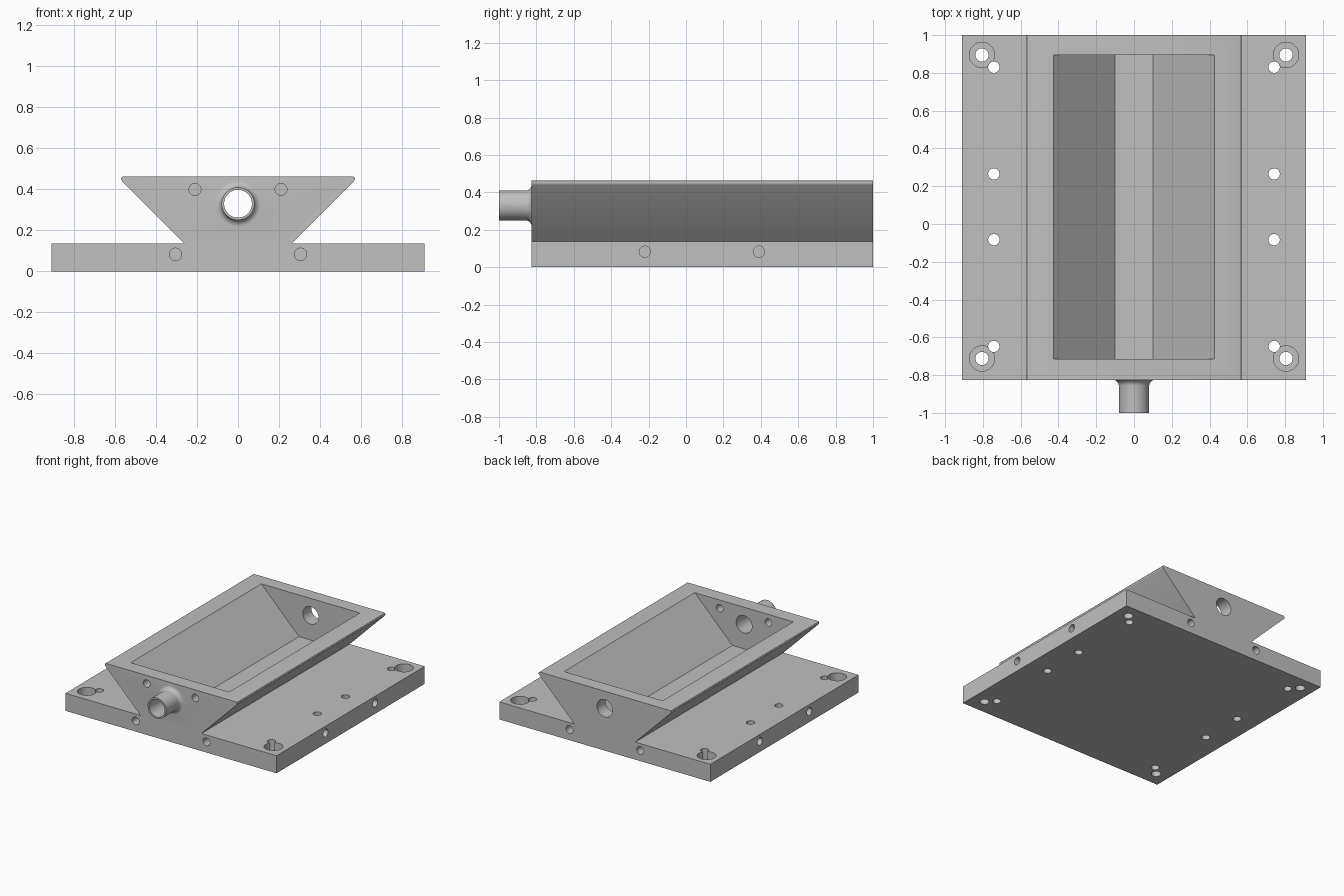
import bpy, bmesh, math
from mathutils import Matrix, Vector

if "Cube" in bpy.data.objects:
    bpy.data.objects.remove(bpy.data.objects["Cube"])

grey = bpy.data.materials.new("machined grey")
grey.diffuse_color = (0.527, 0.527, 0.527, 1)
grey.use_nodes = True
grey.node_tree.nodes["Principled BSDF"].inputs["Base Color"].default_value = grey.diffuse_color

FRONT, BACK = -0.825, 1.0      # ends of the block
PLATE, TOP = 0.137, 0.463      # plate thickness, overall height


def add_object(name, bm):
    bmesh.ops.recalc_face_normals(bm, faces=bm.faces)
    mesh = bpy.data.meshes.new(name)
    bm.to_mesh(mesh)
    bm.free()
    mesh.materials.append(grey)
    obj = bpy.data.objects.new(name, mesh)
    bpy.context.collection.objects.link(obj)
    return obj


def prism(name, half, y0, y1):
    """Mirror a right-hand (x, z) profile and extrude it along y."""
    pts = half + [(-x, z) for x, z in reversed(half)]
    bm = bmesh.new()
    face = bm.faces.new([bm.verts.new((x, y0, z)) for x, z in pts])
    new = bmesh.ops.extrude_face_region(bm, geom=[face])["geom"]
    bmesh.ops.translate(bm, vec=(0, y1 - y0, 0),
                        verts=[v for v in new if isinstance(v, bmesh.types.BMVert)])
    return add_object(name, bm)


def rod(name, a, b, radius, sides=32):
    """Cylinder between two points."""
    a, b = Vector(a), Vector(b)
    turn = Vector((0, 0, 1)).rotation_difference(b - a).to_matrix().to_4x4()
    bm = bmesh.new()
    bmesh.ops.create_cone(bm, cap_ends=True, segments=sides, radius1=radius, radius2=radius,
                          depth=(b - a).length, matrix=Matrix.Translation((a + b) / 2) @ turn)
    return add_object(name, bm)


def combine(body, tool, operation):
    mod = body.modifiers.new(tool.name, "BOOLEAN")
    mod.operation, mod.solver, mod.object = operation, "EXACT", tool
    bpy.context.view_layer.objects.active = body
    bpy.ops.object.modifier_apply(modifier=mod.name)
    bpy.data.objects.remove(tool)


# Mounting plate with dovetail trough, one extruded profile
body = prism("dovetail_block", [
    (0.91, 0), (0.91, PLATE), (0.263, PLATE), (0.566, 0.440), (0.570, 0.447),
    (0.570, 0.455), (0.567, 0.460), (0.560, TOP)], FRONT, BACK)

# Trough pocket with sloping sides
combine(body, prism("pocket_cutter", [(0.1, 0.138), (0.525, 0.563)], -0.715, 0.895), "DIFFERENCE")

# Pipe stub with a filleted root
R, F, PIPE_Z, N = 0.08, 0.032, 0.33, 48
profile = [(-1.0, R)]
for i in range(7):
    t = math.pi / 2 * i / 6
    profile.append((FRONT - F + F * math.sin(t), R + F - F * math.cos(t)))
profile.append((FRONT + 0.05, R + F))
bm = bmesh.new()
rings = [[bm.verts.new((r * math.cos(2 * math.pi * k / N), y,
                        PIPE_Z + r * math.sin(2 * math.pi * k / N))) for k in range(N)]
         for y, r in profile]
for r0, r1 in zip(rings, rings[1:]):
    for k in range(N):
        bm.faces.new((r0[k], r0[(k + 1) % N], r1[(k + 1) % N], r1[k]))
bm.faces.new(rings[0])
bm.faces.new(rings[-1])
combine(body, add_object("pipe_stub", bm), "UNION")

# Bore through the pipe and both end walls
holes = [((0, -1.1, PIPE_Z), (0, 1.1, PIPE_Z), 0.068)]
for s in (-1, 1):
    # Ports through the front wall
    holes.append(((s * 0.21, -0.9, 0.4), (s * 0.21, -0.65, 0.4), 0.029))
    # Blind holes in the plate ends and sides
    holes.append(((s * 0.305, -0.9, 0.083), (s * 0.305, FRONT + 0.15, 0.083), 0.03))
    holes.append(((s * 0.305, 1.1, 0.083), (s * 0.305, BACK - 0.15, 0.083), 0.03))
    for y in (-0.22, 0.39):
        holes.append(((s * 1.0, y, 0.083), (s * 0.76, y, 0.083), 0.03))
    # Counterbored corner bolts
    for y in (-0.712, 0.895):
        holes.append(((s * 0.805, y, 0.06), (s * 0.805, y, 0.25), 0.067))
        holes.append(((s * 0.805, y, -0.1), (s * 0.805, y, 0.25), 0.035))
    # Small holes through the plate
    for y in (-0.648, -0.083, 0.265, 0.83):
        holes.append(((s * 0.742, y, -0.1), (s * 0.742, y, 0.25), 0.03))
for a, b, radius in holes:
    combine(body, rod("hole_cutter", a, b, radius), "DIFFERENCE")

bpy.ops.object.select_all(action="DESELECT")
body.select_set(True)
bpy.context.view_layer.objects.active = body
bpy.ops.object.shade_smooth_by_angle(angle=math.radians(30))
